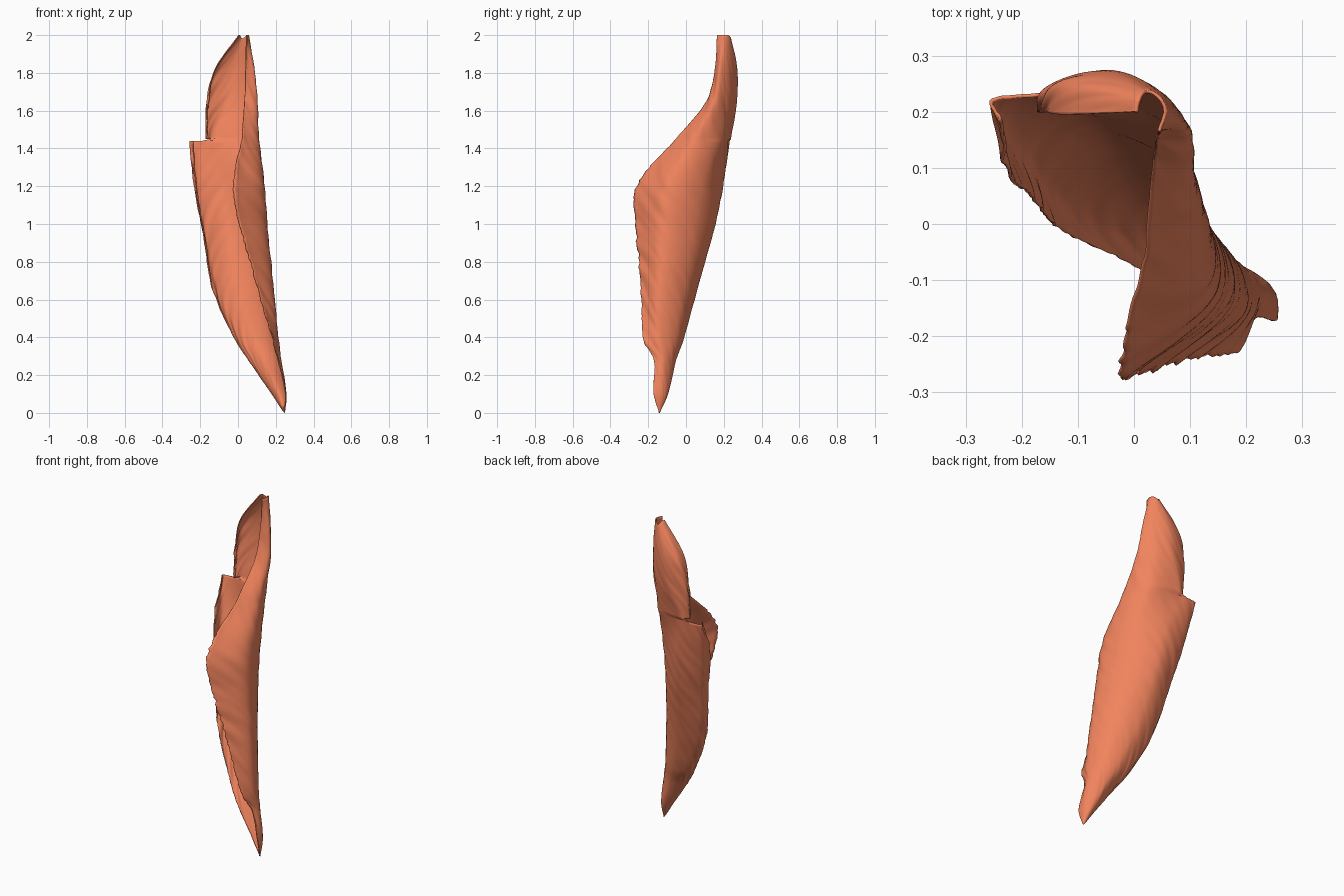
import bpy, bmesh, random
from mathutils import Vector, noise

if "Cube" in bpy.data.objects:
    bpy.data.objects.remove(bpy.data.objects["Cube"])

random.seed(4)

# Cross-sections of the curled sheet: height, then six x,y points
# running left edge -> back -> right edge
LOWER = [
    (0.00,) + ((.246, -.142),) * 6,
    (0.10, (.18, -.13), (.20, -.105), (.22, -.098), (.24, -.11), (.253, -.135), (.252, -.172)),
    (0.28, (.055, -.105), (.085, -.075), (.14, -.055), (.195, -.08), (.226, -.125), (.212, -.17)),
    (0.38, (-.01, -.07), (.02, -.035), (.10, -.02), (.175, -.06), (.213, -.14), (.185, -.225)),
    (0.65, (-.132, -.01), (-.10, .035), (.01, .055), (.13, -.005), (.188, -.135), (.105, -.24)),
    (1.00, (-.19, .055), (-.18, .12), (-.04, .15), (.10, .05), (.148, -.125), (.005, -.268)),
    (1.21, (-.222, .085), (-.22, .17), (-.07, .19), (.09, .09), (.132, -.095), (-.028, -.26)),
    (1.44, (-.24, .185), (-.25, .223), (-.14, .225), (.045, .19), (.108, .05), (.02, -.06)),
]
UPPER = [
    (1.45, (-.168, .20), (-.165, .215), (-.12, .235), (.045, .19), (.108, .055), (.02, -.05)),
    (1.65, (-.157, .20), (-.155, .24), (-.06, .265), (.045, .225), (.10, .15), (.035, .11)),
    (1.82, (-.12, .195), (-.11, .25), (-.03, .268), (.045, .235), (.085, .18), (.04, .155)),
    (2.00, (.005, .20), (.01, .22), (.02, .235), (.04, .23), (.055, .205), (.045, .165)),
]


def smooth(ts, ps, t):
    """Smooth curve through points ps at parameters ts."""
    n = len(ts)
    i = 0
    while i < n - 2 and t > ts[i + 1]:
        i += 1

    def slope(k):
        a, b = max(k - 1, 0), min(k + 1, n - 1)
        return (ps[b] - ps[a]) / (ts[b] - ts[a])
    h = ts[i + 1] - ts[i]
    s = (t - ts[i]) / h
    return (ps[i] * (2*s**3 - 3*s*s + 1) + slope(i) * (h * (s**3 - 2*s*s + s))
            + ps[i + 1] * (3*s*s - 2*s**3) + slope(i + 1) * (h * (s**3 - s*s)))


COLS = 64


def sheet_rows(bm, sections, count):
    zs = [s[0] for s in sections]
    rows = []
    for r in range(count + 1):
        z = zs[0] + (zs[-1] - zs[0]) * r / count
        prof = [smooth(zs, [Vector(s[k]) for s in sections], z) for k in range(1, 7)]

        # ragged edges, only on the lower part
        def rag(seed):
            n = abs(noise.noise(Vector((0, z * 22, seed)))) * 0.10
            return n + random.uniform(0, 0.02) if z < 1.3 else 0
        lo, hi = rag(1), 5 - rag(7)
        row = []
        for c in range(COLS + 1):
            u = lo + (hi - lo) * c / COLS
            p = smooth(range(6), prof, u)
            d = smooth(range(6), prof, min(u + .05, 5)) - smooth(range(6), prof, max(u - .05, 0))
            nrm = Vector((-d.y, d.x)).normalized() if d.length > 1e-6 else Vector((0, 0))
            # slanting wrinkles, stronger near the edges
            edge = abs(u - 2.5) / 2.5
            amp = (0.003 + 0.006 * edge**2) * min(1, z * 2, (2.1 - z) * 2)
            p = p + nrm * amp * noise.noise(Vector((u * 1.2, z * 16 - u * 3, 3)))
            # shallow dip in the top rim
            dip = 0.02 * max(0, 1 - abs(u - 2.2) / 1.2) * max(0, (z - 1.9) / 0.1)
            row.append(bm.verts.new((p.x, p.y, z - dip)))
        rows.append(row)
    return rows


# Curled sheet
bm = bmesh.new()
low = sheet_rows(bm, LOWER, 130)
rows = low + sheet_rows(bm, UPPER, 50)
for r in range(len(rows) - 1):
    for c in range(COLS):
        # leave the step open where the left flap ends
        if r == len(low) - 1 and c < COLS * 0.32:
            continue
        bm.faces.new((rows[r][c], rows[r][c + 1], rows[r + 1][c + 1], rows[r + 1][c]))
bmesh.ops.remove_doubles(bm, verts=bm.verts, dist=1e-5)
bmesh.ops.recalc_face_normals(bm, faces=bm.faces)
mesh = bpy.data.meshes.new("curled_bark_sheet")
bm.to_mesh(mesh)
bm.free()
sheet = bpy.data.objects.new("curled_bark_sheet", mesh)
bpy.context.collection.objects.link(sheet)

mat = bpy.data.materials.new("orange_bark")
mat.diffuse_color = (0.88, 0.23, 0.11, 1)
mat.use_nodes = True
mat.node_tree.nodes["Principled BSDF"].inputs["Base Color"].default_value = mat.diffuse_color
mesh.materials.append(mat)

# Thin wall
solid = sheet.modifiers.new("thickness", 'SOLIDIFY')
solid.thickness = 0.006
solid.offset = 0

bpy.context.view_layer.objects.active = sheet
sheet.select_set(True)
bpy.ops.object.shade_smooth_by_angle(angle=0.7)
